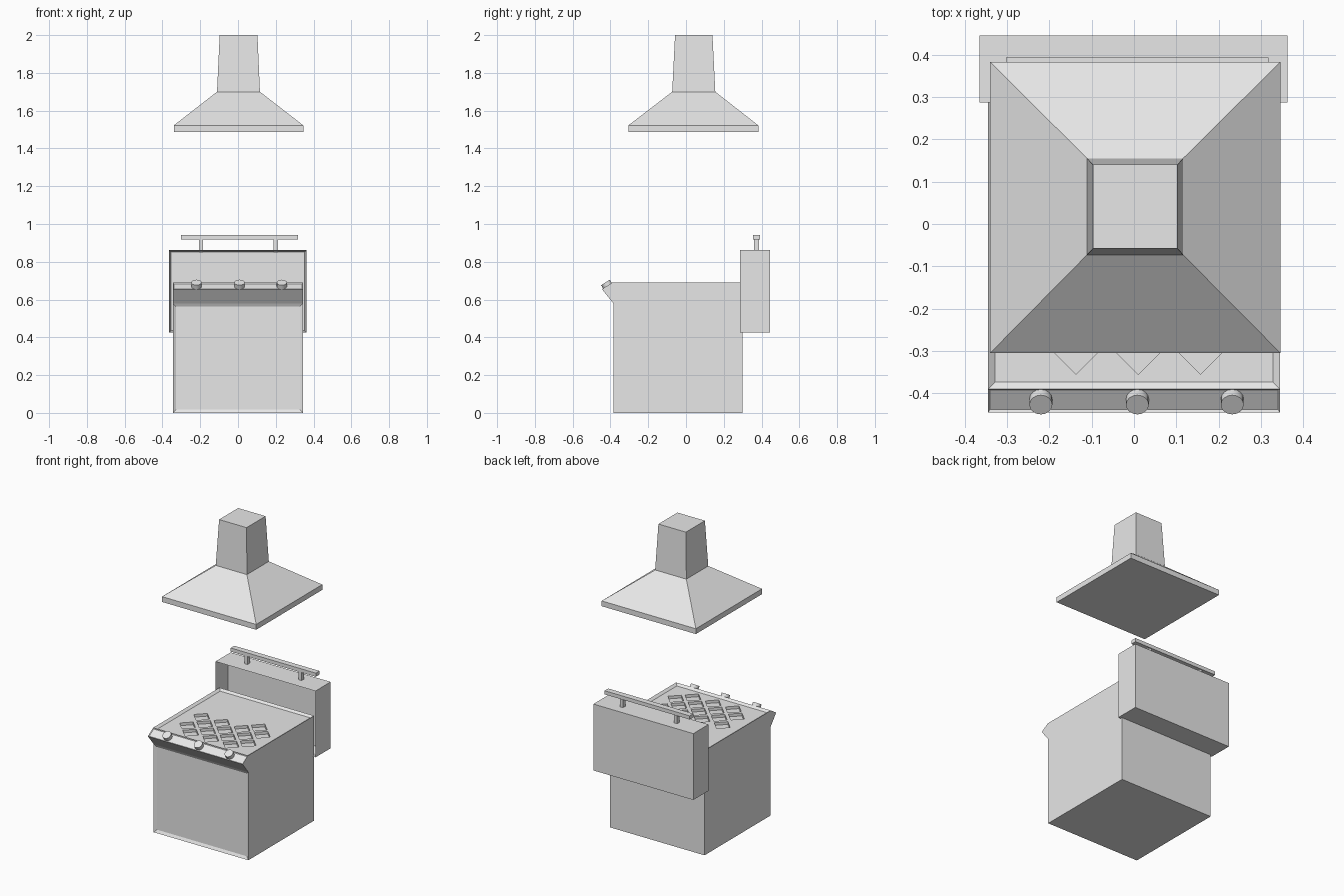
import bpy, bmesh
from math import pi
from mathutils import Vector, Matrix

if "Cube" in bpy.data.objects:
    bpy.data.objects.remove(bpy.data.objects["Cube"], do_unlink=True)

COLOR = (0.8, 0.8, 0.8, 1)
metal = bpy.data.materials.new("light_grey_metal")
metal.use_nodes = True
metal.diffuse_color = COLOR
metal.node_tree.nodes["Principled BSDF"].inputs["Base Color"].default_value = COLOR


def finish(bm, name):
    bmesh.ops.recalc_face_normals(bm, faces=bm.faces[:])
    mesh = bpy.data.meshes.new(name)
    bm.to_mesh(mesh)
    bm.free()
    mesh.materials.append(metal)
    obj = bpy.data.objects.new(name, mesh)
    bpy.context.collection.objects.link(obj)
    return obj


def add_loft(bm, rings):
    """Join rings of points into a closed solid."""
    loops = [[bm.verts.new(p) for p in ring] for ring in rings]
    n = len(loops[0])
    for a, b in zip(loops, loops[1:]):
        for i in range(n):
            j = (i + 1) % n
            bm.faces.new((a[i], a[j], b[j], b[i]))
    bm.faces.new(loops[0][::-1])
    bm.faces.new(loops[-1])
    bmesh.ops.recalc_face_normals(bm, faces=bm.faces[:])


def rect(x0, x1, y0, y1, z):
    return [(x0, y0, z), (x1, y0, z), (x1, y1, z), (x0, y1, z)]


def add_box(bm, x0, x1, y0, y1, z0, z1):
    add_loft(bm, [rect(x0, x1, y0, y1, z0), rect(x0, x1, y0, y1, z1)])


def recess(bm, direction, border, depth):
    """Sink the face that looks most closely along the direction."""
    d = Vector(direction).normalized()
    bm.normal_update()
    face = max(bm.faces, key=lambda f: (round(f.normal.dot(d), 3), f.calc_area()))
    bmesh.ops.inset_individual(bm, faces=[face], thickness=border, depth=-depth)


# Cooker body: side profile extruded across, with sunken door, panel and top
profile = [(-0.385, 0), (0.3, 0), (0.3, 0.69), (-0.39, 0.69), (-0.445, 0.655), (-0.385, 0.58)]
PANEL = Vector((0, -0.035, 0.055)).normalized()
bm = bmesh.new()
add_loft(bm, [[(x, y, z) for y, z in profile] for x in (-0.345, 0.345)])
recess(bm, (0, -1, 0), 0.025, 0.01)
recess(bm, PANEL, 0.007, 0.005)
recess(bm, (0, 0, 1), 0.024, 0.012)
body = finish(bm, "cooker_body")

# Diamond holes of the cooking grate, cut in the front and sides of the top
PITCH, HALF = 0.147, 0.058
bm = bmesh.new()
for row in range(7):
    y = -0.297 + row * PITCH / 2
    for col in range(5):
        x = 0.01 + (col - 2 + (row % 2) / 2) * PITCH
        if abs(x) + HALF < 0.315 and y < -0.12 + 0.8 * abs(x):
            ring = [(-HALF, 0), (0, -HALF), (HALF, 0), (0, HALF)]
            add_loft(bm, [[(x + a, y + b, z) for a, b in ring] for z in (0.66, 0.72)])
cutter = finish(bm, "grate_cutter")
cutter.hide_render = True
cutter.hide_viewport = True
cut = body.modifiers.new("grate_holes", "BOOLEAN")
cut.object = cutter
cut.operation = "DIFFERENCE"
cut.solver = "EXACT"

# Control knobs, standing on the sloped panel
for i, x in enumerate((-0.22, 0.008, 0.232)):
    bm = bmesh.new()
    centre = Vector((x, -0.415, 0.672)) + PANEL * 0.009
    turn = PANEL.to_track_quat("Z", "Y").to_matrix().to_4x4()
    bmesh.ops.create_cone(bm, cap_ends=True, segments=16, radius1=0.027, radius2=0.027,
                          depth=0.026, matrix=Matrix.Translation(centre) @ turn)
    knob = finish(bm, "control_knob_%d" % (i + 1))
    for f in knob.data.polygons:
        f.use_smooth = len(f.vertices) == 4
    for e in knob.data.edges:
        a, b = (PANEL.dot(knob.data.vertices[v].co) for v in e.vertices)
        e.use_edge_sharp = abs(a - b) < 0.001

# Raised lid: a box open to the front
bm = bmesh.new()
add_box(bm, -0.365, 0.363, 0.287, 0.445, 0.425, 0.862)
recess(bm, (0, -1, 0), 0.014, 0.115)
finish(bm, "raised_lid")

# Handle bar on two posts
bm = bmesh.new()
add_box(bm, -0.302, 0.318, 0.355, 0.393, 0.918, 0.942)
finish(bm, "lid_handle")
for side, x in (("right", -0.195), ("left", 0.2)):
    bm = bmesh.new()
    add_box(bm, x - 0.011, x + 0.011, 0.361, 0.386, 0.85, 0.92)
    finish(bm, side + "_handle_post")

# Extractor hood: thin rim, sloped canopy, tapered chimney
bm = bmesh.new()
add_loft(bm, [rect(-0.34, 0.346, -0.305, 0.383, 1.487),
              rect(-0.34, 0.346, -0.305, 0.383, 1.522),
              rect(-0.111, 0.116, -0.073, 0.155, 1.7),
              rect(-0.097, 0.103, -0.058, 0.14, 2.0)])
finish(bm, "extractor_hood")
